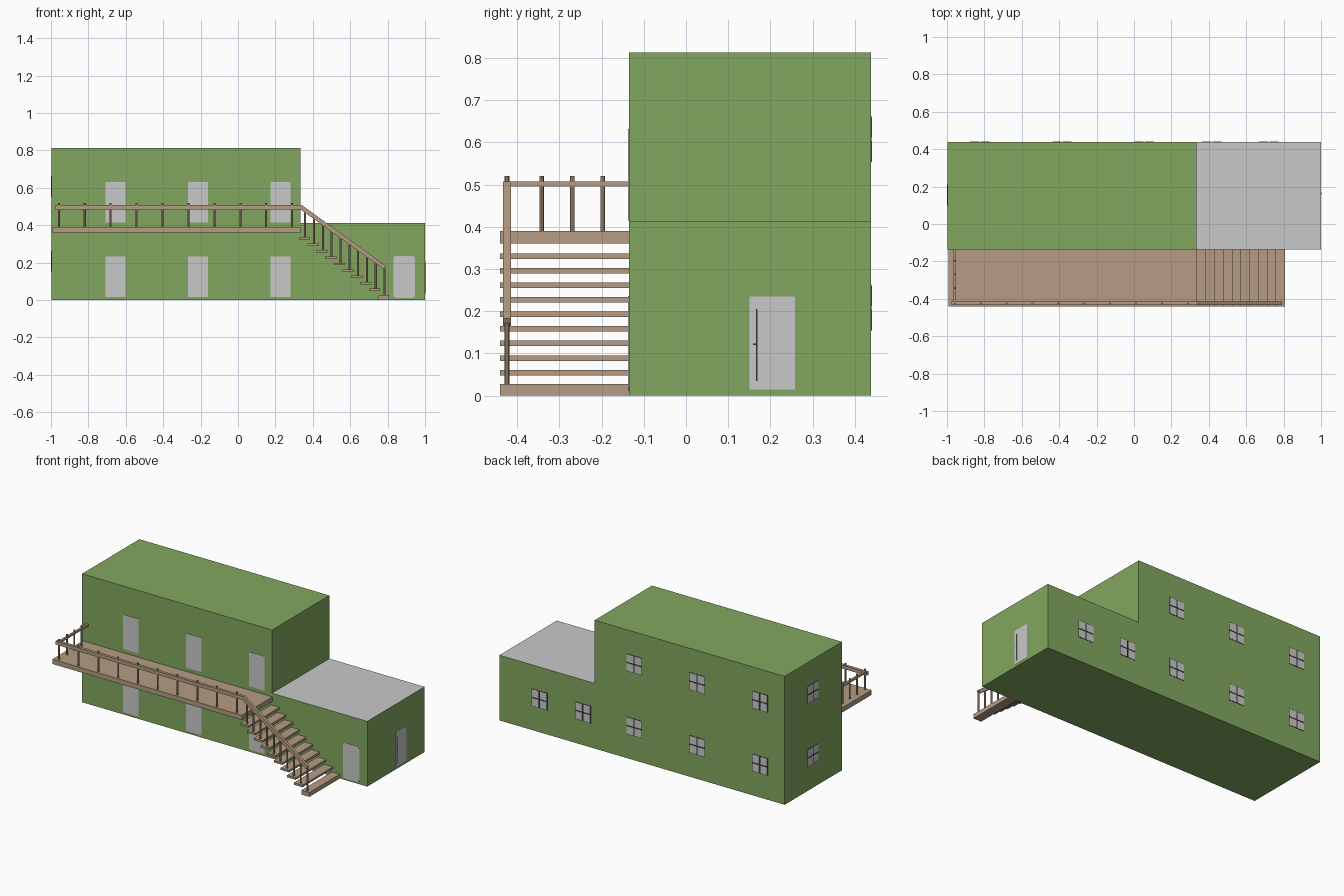
import bpy, bmesh, math
from mathutils import Vector

if "Cube" in bpy.data.objects:
    bpy.data.objects.remove(bpy.data.objects["Cube"])


def material(name, rgb):
    m = bpy.data.materials.new(name)
    m.diffuse_color = (*rgb, 1)
    m.use_nodes = True
    m.node_tree.nodes["Principled BSDF"].inputs["Base Color"].default_value = m.diffuse_color
    return m


GREEN = material("green wall", (0.225, 0.39, 0.115))
GREY = material("light grey", (0.584, 0.584, 0.584))
WOOD = material("tan wood", (0.46, 0.333, 0.227))
DARK = material("dark trim", (0.03, 0.03, 0.033))


def finish(name, bm, *mats):
    bmesh.ops.recalc_face_normals(bm, faces=bm.faces)
    me = bpy.data.meshes.new(name)
    bm.to_mesh(me)
    bm.free()
    for m in mats:
        me.materials.append(m)
    ob = bpy.data.objects.new(name, me)
    bpy.context.collection.objects.link(ob)
    return ob


def add_box(bm, x0, x1, y0, y1, z0, z1):
    vs = bmesh.ops.create_cube(bm, size=1)["verts"]
    for v in vs:
        v.co = (x1 if v.co.x > 0 else x0, y1 if v.co.y > 0 else y0, z1 if v.co.z > 0 else z0)


def box(name, mat, *dims):
    bm = bmesh.new()
    add_box(bm, *dims)
    return finish(name, bm, mat)


def prism(name, profile, y0, y1, *mats):
    """Extrude an x-z outline along y."""
    bm = bmesh.new()
    face = bm.faces.new([bm.verts.new((x, y0, z)) for x, z in profile])
    out = bmesh.ops.extrude_face_region(bm, geom=[face])["geom"]
    for v in out:
        if isinstance(v, bmesh.types.BMVert):
            v.co.y = y1
    return finish(name, bm, *mats)


def post(name, x, y, z0, z1, r=0.0055):
    bm = bmesh.new()
    bmesh.ops.create_cone(bm, cap_ends=True, segments=8, radius1=r, radius2=r, depth=z1 - z0)
    bmesh.ops.translate(bm, verts=bm.verts, vec=(x, y, (z0 + z1) / 2))
    return finish(name, bm, WOOD)


WALL, BACK, STEP = -0.135, 0.438, 0.333

# Building: L-shaped profile, grey roof on the low wing
house = prism("building", [(-0.998, 0), (1, 0), (1, 0.413), (STEP, 0.413), (STEP, 0.813), (-0.998, 0.813)],
              WALL, BACK, GREEN, GREY)
for f in house.data.polygons:
    if f.normal.z > 0.9 and f.center.z < 0.5:
        f.material_index = 1

# Front doors on both floors
for i in range(3):
    cx = -0.655 + i * 0.441
    for floor, z in (("lower", 0.015), ("upper", 0.415)):
        box(f"{floor}_door_{i}", GREY, cx - 0.054, cx + 0.054, WALL - 0.002, WALL + 0.002, z, z + 0.217)

# Rounded door on the low wing
outline = []
for cx, cz, a in ((0.932, 0.222, 0), (0.845, 0.222, 90), (0.845, 0.026, 180), (0.932, 0.026, 270)):
    for k in range(4):
        t = math.radians(a + 30 * k)
        outline.append((cx + 0.014 * math.cos(t), cz + 0.014 * math.sin(t)))
prism("wing_front_door", outline, WALL - 0.002, WALL + 0.002, GREY)

# Side door with dark pull bar and latch
box("side_door", GREY, 0.996, 1.001, 0.15, 0.258, 0.015, 0.235)
box("side_door_bar", DARK, 1.0, 1.002, 0.166, 0.169, 0.035, 0.205)
box("side_door_latch", DARK, 1.0, 1.002, 0.159, 0.167, 0.12, 0.124)


def window(name, x, y, z, on_back):
    """Dark plate with four grey panes, on the back or the left wall."""
    half = 0.055

    def plate(bm, u0, u1, w0, w1, out):
        if on_back:
            add_box(bm, x + u0, x + u1, BACK - 0.002, BACK + out, z + w0, z + w1)
        else:
            add_box(bm, -0.998 - out, -0.996, y + u0, y + u1, z + w0, z + w1)
    bm = bmesh.new()
    plate(bm, -half, half, -half, half, 0.001)
    finish(name + "_frame", bm, DARK)
    bm = bmesh.new()
    spans = ((-half + 0.003, -0.004), (0.004, half - 0.003))
    for u in spans:
        for w in spans:
            plate(bm, *u, *w, 0.002)
    finish(name + "_panes", bm, GREY)


# Windows
for level, z in (("lower", 0.208), ("upper", 0.607)):
    for i, x in enumerate((-0.825, -0.385, 0.055, 0.415, 0.72)):
        if level == "lower" or i < 3:
            window(f"{level}_back_window_{i}", x, 0, z, True)
    window(f"{level}_left_window", 0, 0.155, z, False)

# Balcony deck
box("deck", WOOD, -0.993, 0.335, -0.44, WALL, 0.36, 0.39)

# Stairs: nine thin treads, one thick bottom step
RUN, RAIL_Y = 0.0468, -0.424
for i in range(9):
    x, z = 0.385 + RUN * i, 0.337 - 0.0345 * i
    box(f"tread_{i}", WOOD, x - 0.06, x, -0.44, WALL, z - 0.013, z)
box("bottom_step", WOOD, 0.752, 0.808, -0.44, WALL, 0, 0.027)

# Front handrail, level then following the stairs
prism("front_handrail", [(-0.975, 0.485), (0.333, 0.485), (0.78, 0.165), (0.79, 0.183), (0.342, 0.507), (-0.975, 0.507)],
      RAIL_Y - 0.009, RAIL_Y + 0.009, WOOD)
box("end_handrail", WOOD, -0.965, -0.951, RAIL_Y, WALL, 0.495, 0.507)

# Railing posts
for i in range(10):
    post(f"deck_post_{i}", -0.958 + 0.1386 * i, RAIL_Y, 0.385, 0.52)
    x = 0.359 + 0.0472 * i
    foot = 0.33 - 0.0345 * i if i < 9 else 0.02
    post(f"stair_post_{i}", x, RAIL_Y, foot, 0.495 - (x - 0.337) * 0.722)
for i in range(3):
    post(f"end_post_{i}", -0.958, -0.342 + 0.0725 * i, 0.385, 0.52)
